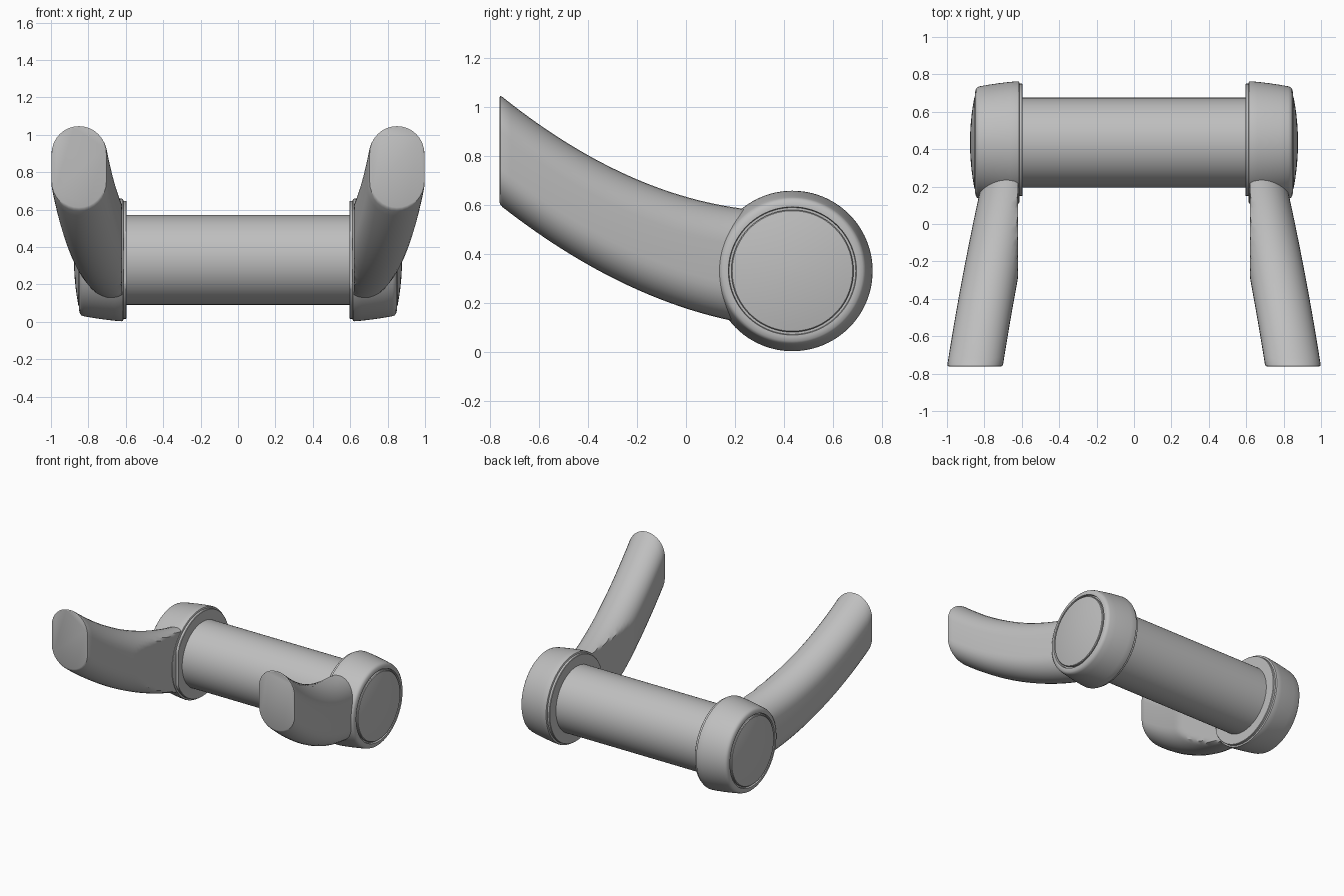
import bpy, bmesh, math

cube = bpy.data.objects.get("Cube")
if cube:
    bpy.data.objects.remove(cube, do_unlink=True)

grey = bpy.data.materials.new("light grey plastic")
grey.use_nodes = True
colour = (0.52, 0.52, 0.52, 1)
grey.diffuse_color = colour
grey.node_tree.nodes["Principled BSDF"].inputs["Base Color"].default_value = colour

AXLE_Y, AXLE_Z = 0.435, 0.331   # axis of the grip and its end rings


def skin(name, loops, angle=35):
    """Join a row of equal point loops into a closed, smooth shaded solid."""
    bm = bmesh.new()
    rows = [[bm.verts.new(p) for p in loop] for loop in loops]
    n = len(rows[0])
    for a, b in zip(rows, rows[1:]):
        for i in range(n):
            j = (i + 1) % n
            bm.faces.new((a[i], a[j], b[j], b[i]))
    bm.faces.new(rows[0])
    bm.faces.new(rows[-1])
    bmesh.ops.recalc_face_normals(bm, faces=bm.faces)
    mesh = bpy.data.meshes.new(name)
    bm.to_mesh(mesh)
    bm.free()
    mesh.materials.append(grey)
    obj = bpy.data.objects.new(name, mesh)
    bpy.context.collection.objects.link(obj)
    bpy.ops.object.select_all(action="DESELECT")
    obj.select_set(True)
    bpy.context.view_layer.objects.active = obj
    bpy.ops.object.shade_smooth_by_angle(angle=math.radians(angle))
    return obj


def lathe(name, profile, side=1, front_limit=-9, n=96):
    """Turn (x, radius) points about the axle, flattened at front_limit."""
    turns = [2 * math.pi * i / n for i in range(n)]
    return skin(name, [[(side * x, max(front_limit, AXLE_Y + r * math.cos(t)),
                         AXLE_Z + r * math.sin(t)) for t in turns]
                       for x, r in profile])


def arm_loop(y, side, shrink=0.0, steps=16):
    """Upright rounded-end cross-section of an arm, trimmed flat inside."""
    centre = 0.712 - 0.207 * y - 0.033 * y * y
    low = 0.178 - 0.325 * y + 0.303 * y * y + shrink
    high = 0.634 - 0.2875 * y + 0.342 * y * y - shrink
    r = 0.149 - shrink
    loop = []
    for base, start in ((high - r, 0), (low + r, math.pi)):
        for i in range(steps + 1):
            t = start + math.pi * i / steps
            x = max(0.619, centre + r * math.cos(t))
            loop.append((side * x, y, base + r * math.sin(t)))
    return loop


# Grip bar
lathe("grip_bar", [(-0.63, 0.24), (0.63, 0.24)])

ring = [(0.613, 0.2), (0.613, 0.32), (0.616, 0.326), (0.624, 0.328), (0.66, 0.325),
        (0.72, 0.318), (0.78, 0.309), (0.825, 0.301), (0.838, 0.296), (0.845, 0.287),
        (0.849, 0.272), (0.849, 0.262), (0.835, 0.259), (0.835, 0.2)]
flange = [(0.595, 0.2), (0.595, 0.312), (0.598, 0.315), (0.62, 0.315)]
dome = [(0.82, 0.25), (0.848, 0.25), (0.853, 0.246)]
dome += [(0.853 + 0.024 * (1 - (r / 0.246) ** 2), r)
         for r in (0.22, 0.19, 0.15, 0.1, 0.05, 0.01)]

for label, side in (("left", 1), ("right", -1)):
    # End ring, inner flange and domed end cap
    lathe(label + "_end_ring", ring, side)
    lathe(label + "_inner_flange", flange, side, front_limit=0.15)
    lathe(label + "_end_cap", dome, side)

    # Curved arm with a softly rounded tip
    tip, root, count = -0.75, 0.36, 32
    loops = [arm_loop(-0.762, side, 0.010), arm_loop(-0.759, side, 0.003)]
    loops += [arm_loop(tip + (root - tip) * i / count, side) for i in range(count + 1)]
    skin(label + "_arm", loops, 30)
